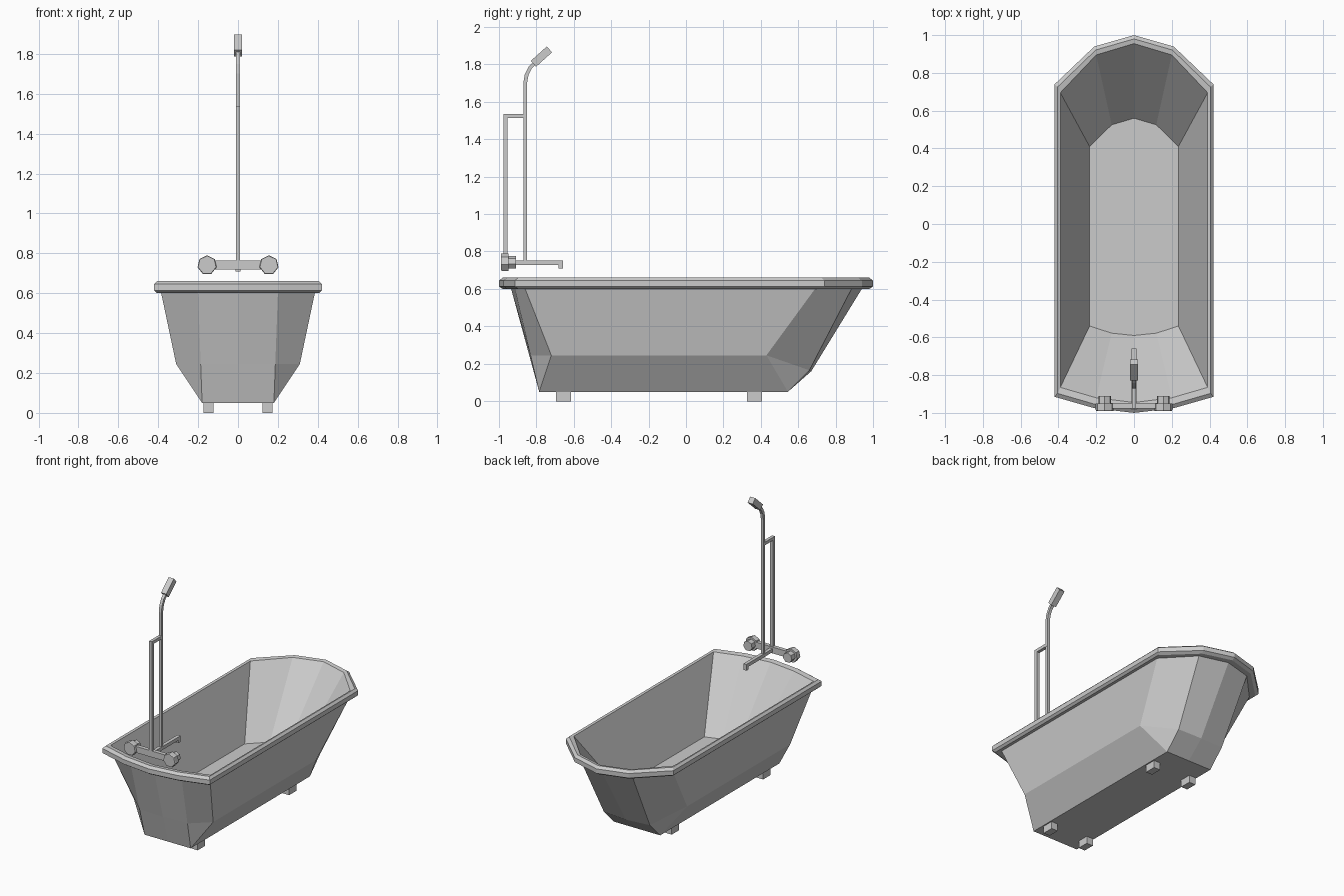
import bpy, bmesh, math
from mathutils import Vector, Matrix

if "Cube" in bpy.data.objects:
    bpy.data.objects.remove(bpy.data.objects["Cube"])


def finish(name, bm):
    bmesh.ops.remove_doubles(bm, verts=bm.verts, dist=1e-4)
    bmesh.ops.recalc_face_normals(bm, faces=bm.faces)
    mesh = bpy.data.meshes.new(name)
    bm.to_mesh(mesh)
    bm.free()
    ob = bpy.data.objects.new(name, mesh)
    bpy.context.collection.objects.link(ob)
    return ob


def loft(name, rings):
    """Skin a stack of closed rings and cap both ends."""
    bm = bmesh.new()
    loops = [[bm.verts.new(p) for p in r] for r in rings]
    n = len(loops[0])
    for a, b in zip(loops, loops[1:]):
        for i in range(n):
            j = (i + 1) % n
            bm.faces.new((a[i], a[j], b[j], b[i]))
    bm.faces.new(loops[0])
    bm.faces.new(loops[-1])
    bmesh.ops.dissolve_degenerate(bm, dist=1e-5, edges=bm.edges)
    return finish(name, bm)


def mirrored(half):
    """Half outline, back centre to front centre, mirrored across x = 0."""
    return half + [(-x, y, z) for x, y, z in half[-2:0:-1]]


def level(outline, z, sx=1, sy=1):
    return mirrored([(x * sx, y * sy, z) for x, y in outline])


def box(name, center, size, rot_x=0):
    bm = bmesh.new()
    m = (Matrix.Translation(center) @ Matrix.Rotation(rot_x, 4, 'X')
         @ Matrix.Diagonal((*size, 1)))
    bmesh.ops.create_cube(bm, size=1, matrix=m)
    return finish(name, bm)


def square_pipe(name, path, t=0.022):
    """Mitred square bar along a (y, z) path in the x = 0 plane."""
    pts = [Vector(p) for p in path]
    rings = []
    for i, p in enumerate(pts):
        d0 = (p - pts[i - 1]).normalized() if i else (pts[1] - p).normalized()
        d1 = (pts[i + 1] - p).normalized() if i < len(pts) - 1 else d0
        n0 = Vector((-d0.y, d0.x))
        n = (n0 + Vector((-d1.y, d1.x))).normalized()
        off = n * (t / 2 / n.dot(n0))
        a, b = p + off, p - off
        h = t / 2
        rings.append([(-h, *a), (h, *a), (h, *b), (-h, *b)])
    return loft(name, rings)


# Tub: outer shell, rolled rim, inner basin
rim = [(0, 1), (.21, .94), (.42, .74), (.42, -.915), (.21, -.975), (0, -1)]
shell_top = [(0, .94), (.2, .885), (.385, .69), (.385, -.86), (.2, -.915), (0, -.935)]
opening = [(0, .955), (.2, .895), (.39, .695), (.39, -.865), (.2, -.92), (0, -.945)]
floor = [(0, .56), (.118, .525), (.235, .41), (.235, -.54), (.118, -.578), (0, -.59)]
base = [(0, .545), (.18, .545), (.18, .545), (.18, -.785), (.18, -.785), (0, -.785)]
waist = [(0, .67, .16), (.18, .66, .165), (.31, .43, .245),
         (.31, -.72, .245), (.187, -.831, .245), (0, -.838, .245)]
loft("bathtub", [
    level(base, .05), mirrored(waist), level(shell_top, .60),
    level(rim, .60, .965, .98), level(rim, .613), level(rim, .645),
    level(rim, .66, .965, .98), level(opening, .655), level(floor, .22)])

# Feet
for sx in (-1, 1):
    for y in (-.655, .365):
        side = "left" if sx < 0 else "right"
        box(f"{'front' if y < 0 else 'back'}_{side}_foot",
            (sx * .147, y, .026), (.05, .08, .054))

# Tap crossbar and seven-sided stepped knobs
box("tap_crossbar", (0, -.962, .742), (.27, .028, .044))
for sx in (-1, 1):
    rings = []
    for y, r in ((-.99, .046), (-.984, .049), (-.95, .049), (-.95, .035), (-.91, .035)):
        rings.append([(sx * .155 + r * math.sin(k * math.tau / 7), y,
                       .741 + r * math.cos(k * math.tau / 7)) for k in range(7)])
    loft("left_knob" if sx < 0 else "right_knob", rings)

# Spout, riser pipes and shower head
square_pipe("spout", [(-.96, .74), (-.67, .74), (-.67, .708)], .024)
square_pipe("rear_riser", [(-.965, .74), (-.965, 1.525), (-.86, 1.525)])
square_pipe("shower_pipe", [(-.86, .74), (-.86, 1.70), (-.852, 1.745),
                            (-.833, 1.783), (-.785, 1.832)], .02)
box("shower_head", (0, -.773, 1.842), (.04, .115, .042), math.radians(42))
